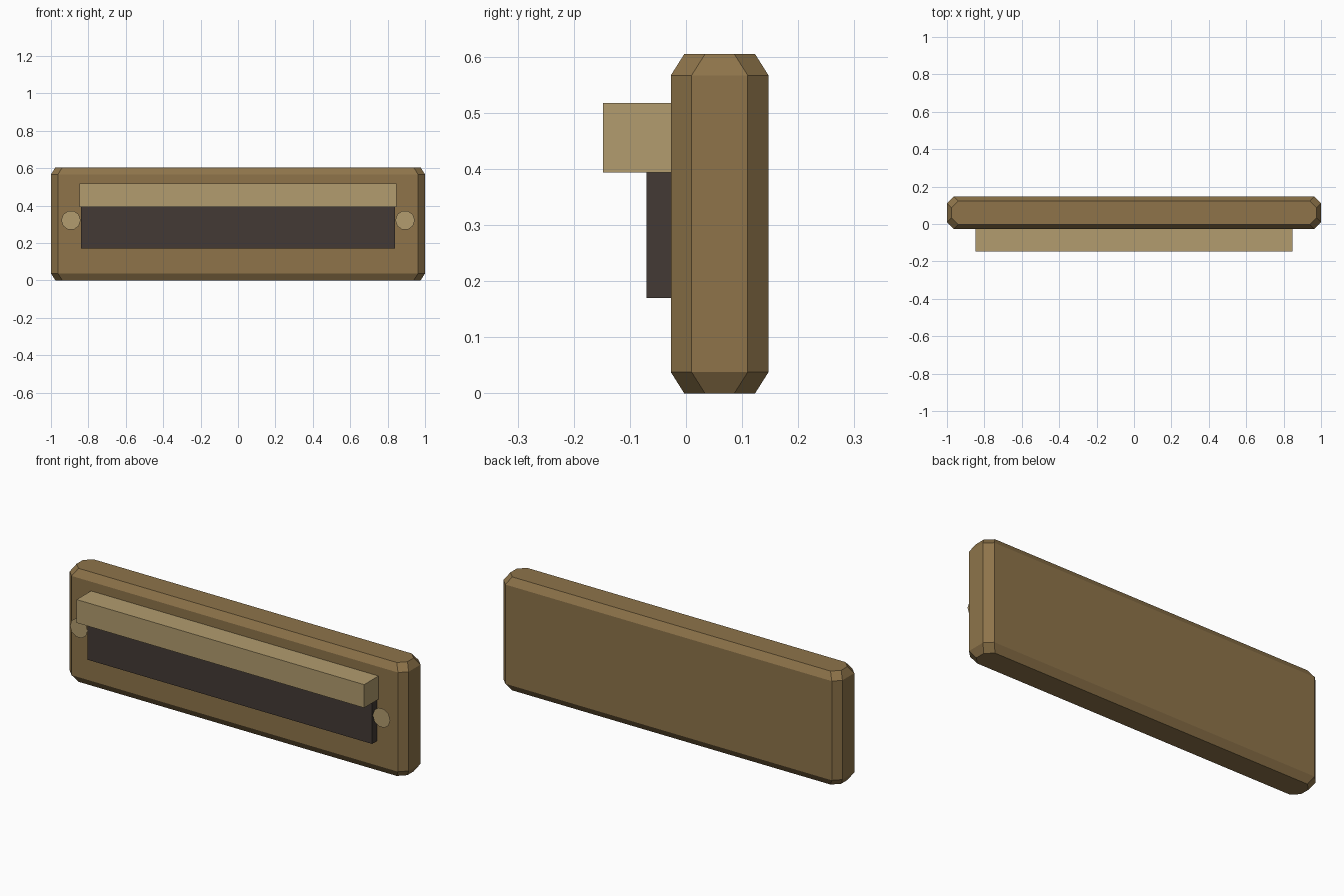
import bpy
import bmesh
from math import pi, sin, cos

cube = bpy.data.objects.get("Cube")
if cube:
    bpy.data.objects.remove(cube, do_unlink=True)


def material(name, srgb):
    linear = [(c / 255 / 12.92) if c < 11 else ((c / 255 + 0.055) / 1.055) ** 2.4 for c in srgb]
    mat = bpy.data.materials.new(name)
    mat.use_nodes = True
    mat.diffuse_color = (*linear, 1)
    mat.node_tree.nodes["Principled BSDF"].inputs["Base Color"].default_value = (*linear, 1)
    return mat


brass = material("aged brass", (142, 116, 74))
pale = material("pale brass", (178, 156, 110))
dark = material("dark slot", (67, 58, 53))


def finish(name, bm, mat):
    mesh = bpy.data.meshes.new(name)
    bm.to_mesh(mesh)
    bm.free()
    mesh.materials.append(mat)
    obj = bpy.data.objects.new(name, mesh)
    bpy.context.collection.objects.link(obj)
    return obj


def box(name, low, high, mat):
    bm = bmesh.new()
    bmesh.ops.create_cube(bm, size=1)
    for v in bm.verts:
        v.co = [(a + b) / 2 + c * (b - a) for a, b, c in zip(low, high, v.co)]
    return finish(name, bm, mat)


# Back plate: clipped rectangle lofted through four levels, narrower at the ends
def ring(bm, inset, z, cut=0.037, y_mid=0.06):
    hx, hy = 1 - inset, 0.087 - inset
    corners = [(hx, hy - cut), (hx - cut, hy), (cut - hx, hy), (-hx, hy - cut),
               (-hx, cut - hy), (cut - hx, -hy), (hx - cut, -hy), (hx, cut - hy)]
    return [bm.verts.new((x, y + y_mid, z)) for x, y in corners]


bm = bmesh.new()
levels = [(0.024, 0), (0, 0.038), (0, 0.567), (0.024, 0.605)]
rings = [ring(bm, *level) for level in levels]
for lower, upper in zip(rings, rings[1:]):
    for i in range(8):
        j = (i + 1) % 8
        bm.faces.new((lower[i], lower[j], upper[j], upper[i]))
bm.faces.new(rings[0][::-1])
bm.faces.new(rings[-1])
finish("back_plate", bm, brass)

# Slot panel and the hood above it
box("slot_panel", (-0.84, -0.07, 0.17), (0.84, -0.027, 0.4), dark)
box("hood", (-0.848, -0.148, 0.394), (0.848, -0.027, 0.518), pale)

# Flat screw heads, one at each end
for side, x in (("left", 0.893), ("right", -0.893)):
    bm = bmesh.new()
    sides = 10
    bm.faces.new([bm.verts.new((x + 0.052 * cos(2 * pi * i / sides), -0.066,
                                0.322 + 0.052 * sin(2 * pi * i / sides)))
                  for i in range(sides)])
    finish(side + "_screw_head", bm, pale)
